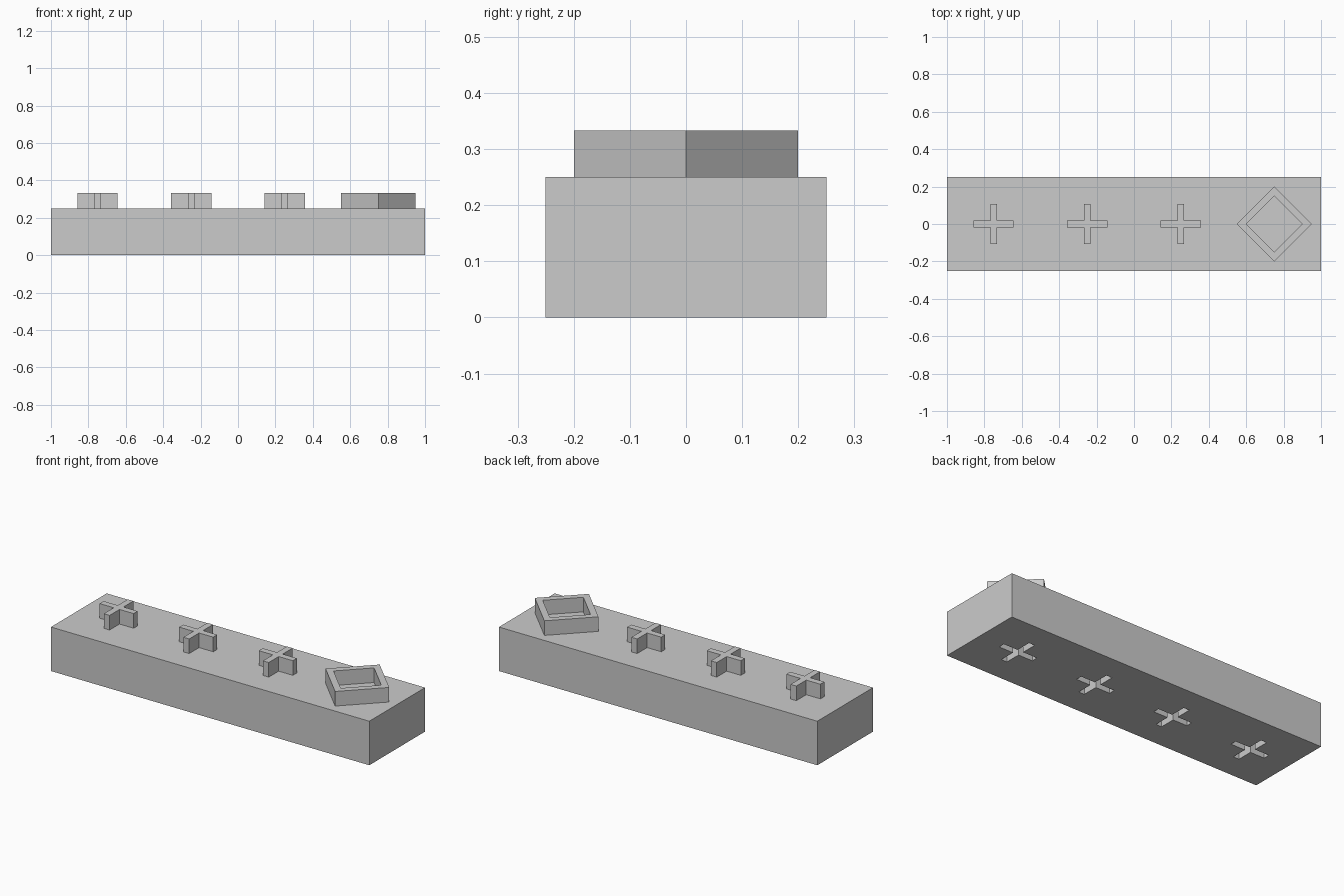
import bpy
import bmesh
from math import cos, sin, pi

if "Cube" in bpy.data.objects:
    bpy.data.objects.remove(bpy.data.objects["Cube"], do_unlink=True)

GREY = (0.6, 0.6, 0.6, 1.0)
grey = bpy.data.materials.new("plain grey")
grey.use_nodes = True
grey.diffuse_color = GREY
grey.node_tree.nodes["Principled BSDF"].inputs["Base Color"].default_value = GREY

LENGTH, DEPTH, TOP, PEG = 2.0, 0.5, 0.25, 0.083
STATIONS = (-0.75, -0.25, 0.25, 0.75)


def prism(name, outline, x, z0, z1):
    """Extrude a flat outline from z0 to z1, centred at x."""
    bm = bmesh.new()
    face = bm.faces.new([bm.verts.new((x + px, py, z0)) for px, py in outline])
    up = bmesh.ops.extrude_face_region(bm, geom=[face])
    moved = [v for v in up["geom"] if isinstance(v, bmesh.types.BMVert)]
    bmesh.ops.translate(bm, verts=moved, vec=(0, 0, z1 - z0))
    bmesh.ops.recalc_face_normals(bm, faces=bm.faces)
    mesh = bpy.data.meshes.new(name)
    bm.to_mesh(mesh)
    bm.free()
    mesh.materials.append(grey)
    obj = bpy.data.objects.new(name, mesh)
    bpy.context.collection.objects.link(obj)
    return obj


def cut(target, cutter):
    """Subtract the cutter for good, then delete it."""
    mod = target.modifiers.new("cut", "BOOLEAN")
    mod.operation, mod.solver, mod.object = "DIFFERENCE", "EXACT", cutter
    cutter.hide_render = True
    bpy.context.view_layer.objects.active = target
    bpy.ops.object.modifier_apply(modifier=mod.name)
    bpy.data.objects.remove(cutter, do_unlink=True)


def cross(arm, half):
    """Plus-shaped outline: one arm tip turned four times."""
    points = []
    for k in range(4):
        c, s = round(cos(k * pi / 2)), round(sin(k * pi / 2))
        for px, py in ((arm, -half), (arm, half), (half, half)):
            points.append((px * c - py * s, px * s + py * c))
    return points


def diamond(r):
    return [(r, 0), (0, r), (-r, 0), (0, -r)]


# Block with cross sockets underneath
w, d = LENGTH / 2, DEPTH / 2
block = prism("block", [(-w, -d), (w, -d), (w, d), (-w, d)], 0, 0, TOP)
for x in STATIONS:
    cut(block, prism("socket_cutter", cross(0.107, 0.018), x, -0.05, PEG))

# Cross pegs on top
for i, x in enumerate(STATIONS[:3]):
    prism(f"cross_peg_{i + 1}", cross(0.107, 0.018), x, TOP, TOP + PEG)

# Hollow diamond frame at the left end
frame = prism("diamond_frame", diamond(0.2), STATIONS[3], TOP, TOP + PEG)
cut(frame, prism("frame_cutter", diamond(0.15), STATIONS[3], TOP - 0.05, TOP + 0.2))
